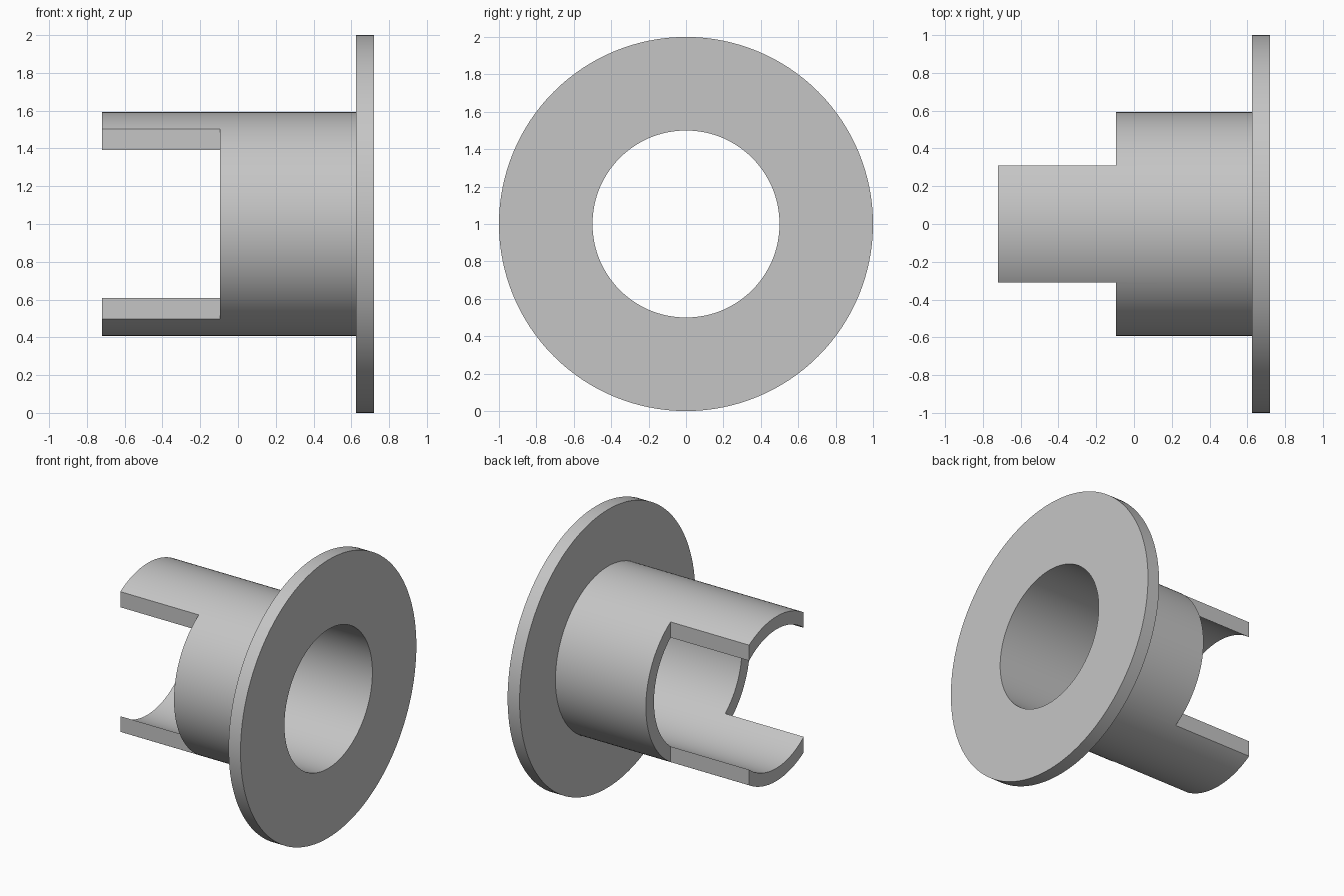
import bpy
import bmesh
from math import cos, sin, tau, radians
from mathutils import Matrix

SEGMENTS = 128
BORE, SLEEVE, FLANGE = 0.5, 0.592, 1.0          # radii
TIP, SLOT_END, FLANGE_BACK, FACE = -0.72, -0.095, 0.625, 0.72   # stations along x
TAB_HALF = 0.31

if "Cube" in bpy.data.objects:
    bpy.data.objects.remove(bpy.data.objects["Cube"], do_unlink=True)

grey = bpy.data.materials.new("plain grey")
grey.use_nodes = True
colour = (0.56, 0.56, 0.56, 1)
grey.diffuse_color = colour
grey.node_tree.nodes["Principled BSDF"].inputs["Base Color"].default_value = colour


def add_object(name, bm):
    bmesh.ops.recalc_face_normals(bm, faces=bm.faces)
    mesh = bpy.data.meshes.new(name)
    bm.to_mesh(mesh)
    bm.free()
    mesh.materials.append(grey)
    obj = bpy.data.objects.new(name, mesh)
    bpy.context.collection.objects.link(obj)
    return obj


def lathe(name, profile):
    """Turn a closed (x, radius) profile around the horizontal axis."""
    bm = bmesh.new()
    rings = []
    for i in range(SEGMENTS):
        a = tau * i / SEGMENTS
        rings.append([bm.verts.new((x, r * cos(a), 1 + r * sin(a))) for x, r in profile])
    n = len(profile)
    for i, ring in enumerate(rings):
        following = rings[(i + 1) % SEGMENTS]
        for j in range(n):
            k = (j + 1) % n
            bm.faces.new((ring[j], ring[k], following[k], following[j]))
    return add_object(name, bm)


# Sleeve and flange turned as one body
bushing = lathe("flanged_sleeve", [
    (TIP, BORE), (TIP, SLEEVE), (FLANGE_BACK, SLEEVE),
    (FLANGE_BACK, FLANGE), (FACE, FLANGE), (FACE, BORE)])

# Cut away both sides of the sleeve end, leaving an upper and a lower tab
cutters = []
for side, name in ((-1, "front_slot_cutter"), (1, "back_slot_cutter")):
    bm = bmesh.new()
    bmesh.ops.create_cube(bm, size=1, matrix=Matrix.Translation(
        (SLOT_END - 0.5, side * (TAB_HALF + 0.5), 1)) @ Matrix.Diagonal((1, 1, 2, 1)))
    cutter = add_object(name, bm)
    cutter.hide_render = True
    cutters.append(cutter)
    cut = bushing.modifiers.new(name, 'BOOLEAN')
    cut.operation = 'DIFFERENCE'
    cut.solver = 'EXACT'
    cut.object = cutter

bpy.ops.object.select_all(action='DESELECT')
bushing.select_set(True)
bpy.context.view_layer.objects.active = bushing
for modifier in list(bushing.modifiers):
    bpy.ops.object.modifier_apply(modifier=modifier.name)
for cutter in cutters:
    bpy.data.objects.remove(cutter, do_unlink=True)

bpy.ops.object.shade_smooth_by_angle(angle=radians(30))
